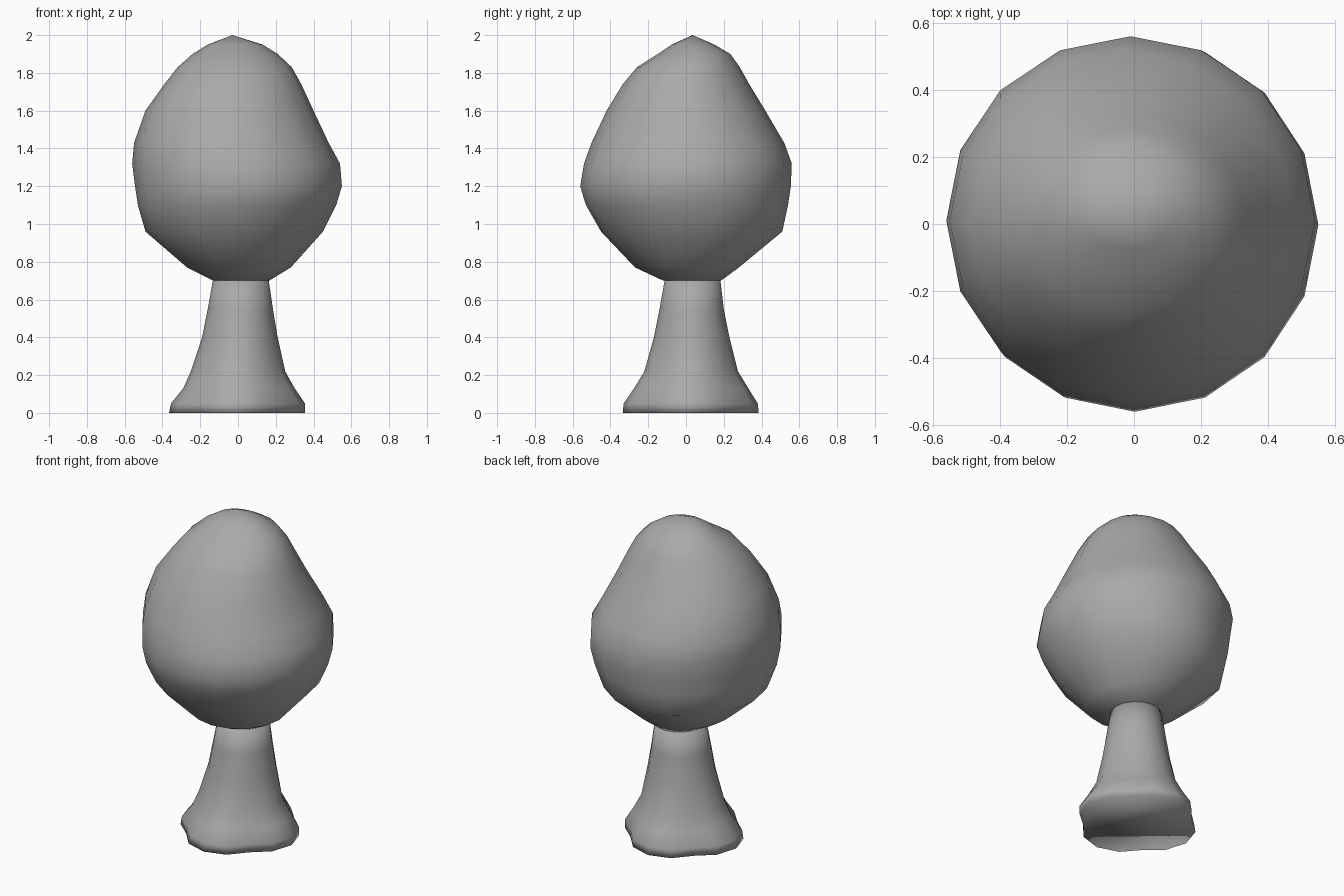
import bpy, bmesh, math

cube = bpy.data.objects.get("Cube")
if cube:
    bpy.data.objects.remove(cube, do_unlink=True)

SIDES = 16

grey = bpy.data.materials.new("plain_grey")
grey.use_nodes = True
grey.diffuse_color = (0.4, 0.4, 0.4, 1)
grey.node_tree.nodes["Principled BSDF"].inputs["Base Color"].default_value = (0.4, 0.4, 0.4, 1)


def loft(name, rings, squareness=lambda z: 0, apex=None):
    """Skin ovals given as (z, x min, x max, y min, y max)."""
    bm = bmesh.new()
    loops = []
    for z, x0, x1, y0, y1 in rings:
        loop = []
        for i in range(SIDES):
            a = math.tau * i / SIDES
            # flatten the diagonal sides into a rounded diamond
            k = 1 - squareness(z) * (1 - abs(math.cos(2 * a)))
            loop.append(bm.verts.new(((x0 + x1) / 2 + k * (x1 - x0) / 2 * math.cos(a),
                                      (y0 + y1) / 2 + k * (y1 - y0) / 2 * math.sin(a), z)))
        loops.append(loop)
    for low, high in zip(loops, loops[1:]):
        for i in range(SIDES):
            j = (i + 1) % SIDES
            bm.faces.new((low[i], low[j], high[j], high[i]))
    bm.faces.new(loops[0][::-1])
    if apex:
        tip = bm.verts.new(apex)
        for i in range(SIDES):
            bm.faces.new((loops[-1][i], loops[-1][(i + 1) % SIDES], tip))
    else:
        bm.faces.new(loops[-1])
    for f in bm.faces:
        f.smooth = True
    mesh = bpy.data.meshes.new(name)
    bm.to_mesh(mesh)
    bm.free()
    mesh.materials.append(grey)
    obj = bpy.data.objects.new(name, mesh)
    bpy.context.collection.objects.link(obj)
    return obj


# Trunk: rounded diamond foot blending into a round stem
loft("trunk", [
    (0.00, -0.365, 0.355, -0.335, 0.385),
    (0.05, -0.355, 0.355, -0.33, 0.38),
    (0.13, -0.29, 0.30, -0.275, 0.33),
    (0.22, -0.25, 0.25, -0.22, 0.275),
    (0.40, -0.19, 0.21, -0.17, 0.23),
    (0.55, -0.16, 0.185, -0.14, 0.20),
    (0.72, -0.13, 0.16, -0.11, 0.18),
], squareness=lambda z: 0.14 * max(0, 1 - z / 0.5))

# Foliage: lopsided crown closing to a point
loft("foliage", [
    (0.70, -0.13, 0.165, -0.12, 0.185),
    (0.77, -0.27, 0.28, -0.27, 0.28),
    (0.96, -0.49, 0.45, -0.45, 0.51),
    (1.10, -0.53, 0.52, -0.53, 0.54),
    (1.20, -0.545, 0.55, -0.56, 0.555),
    (1.32, -0.56, 0.54, -0.54, 0.56),
    (1.43, -0.55, 0.48, -0.50, 0.52),
    (1.60, -0.49, 0.40, -0.42, 0.42),
    (1.74, -0.39, 0.335, -0.335, 0.335),
    (1.83, -0.32, 0.285, -0.26, 0.285),
    (1.90, -0.24, 0.21, -0.15, 0.235),
    (1.95, -0.16, 0.13, -0.075, 0.15),
], apex=(-0.03, 0.035, 2.0))
